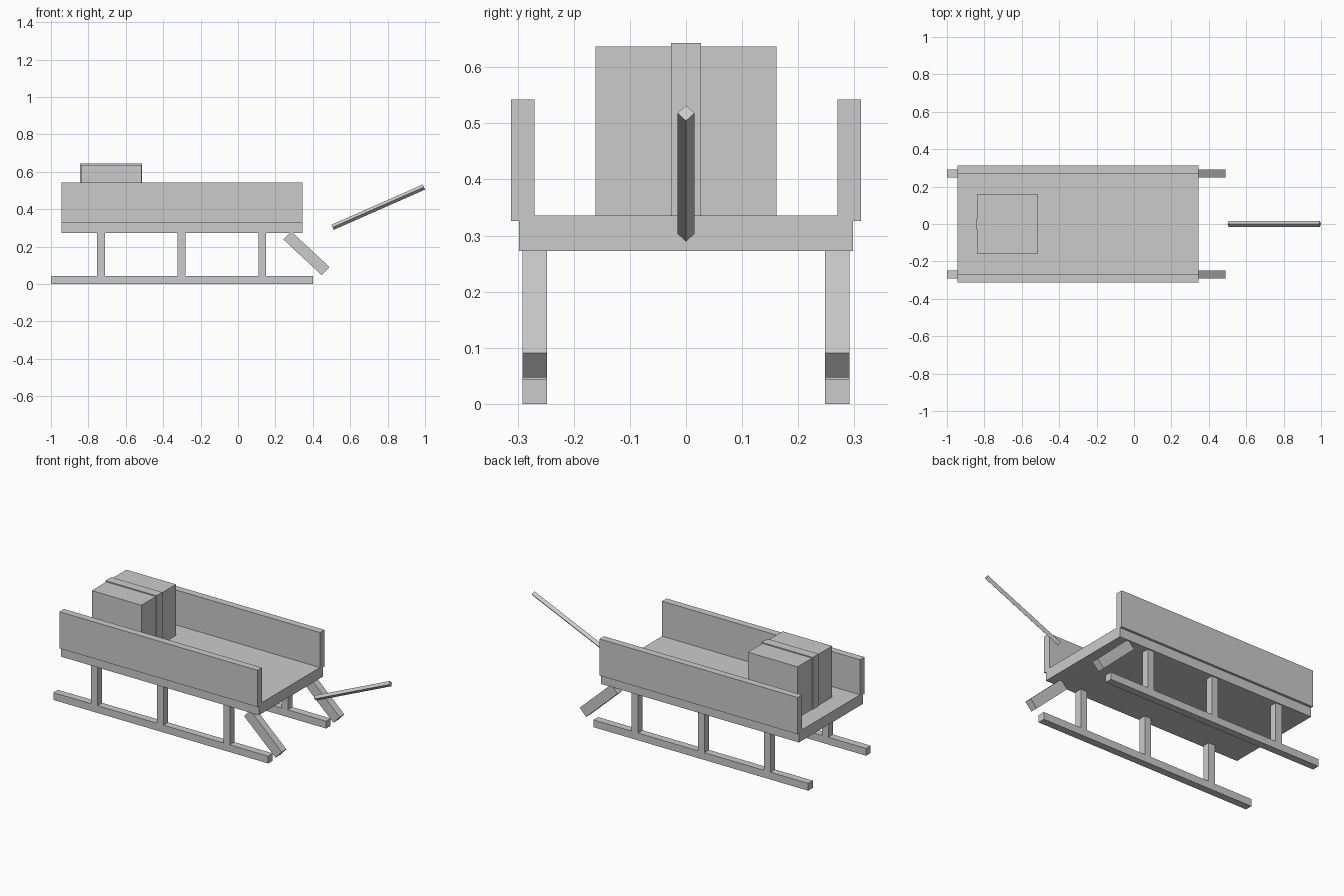
import bpy
from math import atan2
from mathutils import Vector

cube = bpy.data.objects.get("Cube")
if cube:
    bpy.data.objects.remove(cube, do_unlink=True)

grey = bpy.data.materials.new("plain grey")
grey.use_nodes = True
grey.diffuse_color = (0.6, 0.6, 0.6, 1)
grey.node_tree.nodes["Principled BSDF"].inputs["Base Color"].default_value = (0.6, 0.6, 0.6, 1)


def finish(name):
    ob = bpy.context.object
    ob.name = name
    ob.data.materials.append(grey)
    return ob


def box(name, x, y, z):
    """Box spanning the given (low, high) ranges."""
    spans = (x, y, z)
    bpy.ops.mesh.primitive_cube_add(size=1, location=[sum(s) / 2 for s in spans])
    ob = finish(name)
    ob.scale = [s[1] - s[0] for s in spans]
    return ob


# Cargo bed
bed_x = (-0.945, 0.345)
box("bed", bed_x, (-0.298, 0.298), (0.272, 0.336))

# Paired parts on both sides
for side, s in (("left", 1), ("right", -1)):
    rail_y = sorted((s * 0.248, s * 0.291))
    box(side + "_side_board", bed_x, sorted((s * 0.27, s * 0.312)), (0.326, 0.542))
    box(side + "_runner", (-1, 0.4), rail_y, (0, 0.043))
    for i, x in enumerate((-0.733, -0.302, 0.13)):
        box(f"{side}_post_{i + 1}", (x - 0.021, x + 0.021), rail_y, (0.04, 0.275))
    # Slanted strut in front of the runner
    strut = box(side + "_strut", (0.226, 0.506), rail_y, (0.134, 0.194))
    strut.rotation_euler.y = 0.75

# Strapped crate
box("crate", (-0.84, -0.517), (-0.161, 0.161), (0.33, 0.637))
box("crate_strap", (-0.845, -0.512), (-0.027, 0.027), (0.33, 0.643))

# Four-sided pull handle with an edge uppermost
start, end = Vector((0.506, 0, 0.303)), Vector((0.994, 0, 0.518))
d = end - start
bpy.ops.mesh.primitive_cylinder_add(vertices=4, radius=0.015, depth=d.length,
                                    location=(start + end) / 2,
                                    rotation=(0, atan2(d.x, d.z), 0))
finish("pull_handle")
